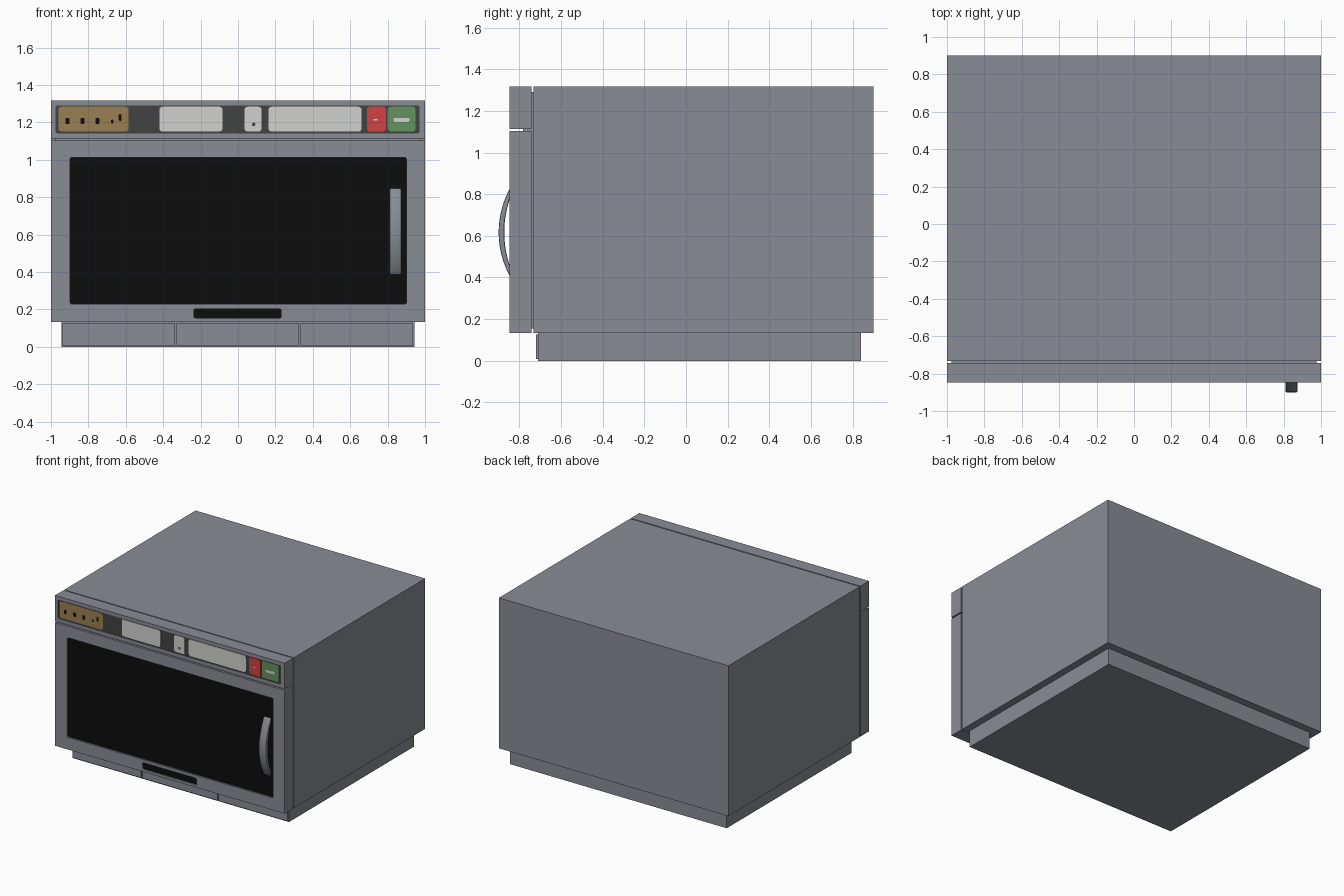
import bpy, bmesh, math

if "Cube" in bpy.data.objects:
    bpy.data.objects.remove(bpy.data.objects["Cube"])


def material(name, r, g, b):
    m = bpy.data.materials.new(name)
    m.diffuse_color = (r, g, b, 1)
    m.use_nodes = True
    m.node_tree.nodes["Principled BSDF"].inputs["Base Color"].default_value = m.diffuse_color
    return m


STEEL = material("steel grey", 0.25, 0.262, 0.30)
BLACK = material("black glass", 0.004, 0.004, 0.004)
DARK = material("dark panel grey", 0.055, 0.055, 0.055)
LIGHT = material("light display grey", 0.64, 0.64, 0.63)
BROWN = material("bronze brown", 0.33, 0.215, 0.085)
RED = material("button red", 0.64, 0.055, 0.055)
GREEN = material("button green", 0.125, 0.29, 0.12)


def finish(name, bm, mat):
    bmesh.ops.recalc_face_normals(bm, faces=bm.faces)
    me = bpy.data.meshes.new(name)
    bm.to_mesh(me)
    bm.free()
    me.materials.append(mat)
    ob = bpy.data.objects.new(name, me)
    bpy.context.collection.objects.link(ob)
    return ob


def extrude_outline(name, pts, offset, mat):
    bm = bmesh.new()
    face = bm.faces.new([bm.verts.new(p) for p in pts])
    ext = bmesh.ops.extrude_face_region(bm, geom=[face])["geom"]
    verts = [v for v in ext if isinstance(v, bmesh.types.BMVert)]
    bmesh.ops.translate(bm, verts=verts, vec=offset)
    return finish(name, bm, mat)


def slab(name, x, z, y, mat, r=0.0):
    """Rectangle in xz (corner radius r), extruded from y[0] to y[1]."""
    pts = []
    corners = [(x[1], z[1], 0, -1, -1), (x[0], z[1], 90, 1, -1),
               (x[0], z[0], 180, 1, 1), (x[1], z[0], 270, -1, 1)]
    for cx, cz, start, sx, sz in corners:
        for k in range(5 if r else 1):
            a = math.radians(start + k * 22.5)
            pts.append((cx + sx * r + r * math.cos(a), y[0],
                        cz + sz * r + r * math.sin(a)))
    return extrude_outline(name, pts, (0, y[1] - y[0], 0), mat)


def recess(ob, x, z, y, r):
    cutter = slab("recess_cutter", x, z, y, STEEL, r)
    cutter.hide_render = True
    mod = ob.modifiers.new("recess", "BOOLEAN")
    mod.operation = "DIFFERENCE"
    mod.solver = "EXACT"
    mod.object = cutter
    bpy.context.view_layer.objects.active = ob
    bpy.ops.object.modifier_apply(modifier=mod.name)
    bpy.data.objects.remove(cutter)


FRONT = -0.848
TOP = 1.317

# Cabinet, plinth and the inner core visible in the seams
slab("cabinet", (-1, 1), (0.133, TOP), (-0.733, 0.9), STEEL)
slab("inner_core", (-0.975, 0.975), (0.155, 1.29), (-0.784, -0.72), STEEL)
slab("base", (-0.943, 0.943), (0, 0.14), (-0.712, 0.84), STEEL)
for i, x in enumerate([(-0.938, -0.338), (-0.328, 0.325), (0.335, 0.935)]):
    slab(f"base_filter_{i + 1}", x, (0.008, 0.126), (-0.721, -0.705), STEEL)

# Door with recessed window and vent slot
door = slab("door", (-1, 1), (0.133, 1.103), (FRONT, -0.742), STEEL)
WIN_X, WIN_Z = (-0.897, 0.9), (0.228, 1.013)
SLOT_X, SLOT_Z = (-0.238, 0.233), (0.153, 0.205)
recess(door, WIN_X, WIN_Z, (-0.9, -0.833), 0.01)
recess(door, SLOT_X, SLOT_Z, (-0.9, -0.838), 0.01)
slab("door_window", WIN_X, WIN_Z, (-0.835, -0.828), BLACK, 0.01)
slab("door_slot", SLOT_X, SLOT_Z, (-0.84, -0.833), BLACK, 0.01)

# Control panel housing and dark fascia
panel = slab("control_housing", (-1, 1), (1.113, TOP), (FRONT, -0.742), STEEL)
PAN_X, PAN_Z = (-0.975, 0.97), (1.142, 1.291)
recess(panel, PAN_X, PAN_Z, (-0.9, -0.841), 0.01)
slab("control_fascia", PAN_X, PAN_Z, (-0.842, -0.836), DARK, 0.01)

# Coloured labels, displays and buttons
for name, x0, x1, mat in [("menu_label", -0.96, -0.585, BROWN),
                          ("display", -0.42, -0.083, LIGHT),
                          ("small_button", 0.035, 0.126, LIGHT),
                          ("keypad", 0.163, 0.66, LIGHT),
                          ("stop_button", 0.69, 0.79, RED),
                          ("start_button", 0.80, 0.95, GREEN)]:
    slab(name, (x0, x1), (1.152, 1.284), (-0.8455, -0.839), mat, 0.016)

# Tiny plain marks on the labels
for i, (x, z, w, h, mat) in enumerate([
        (-0.912, 1.208, 0.022, 0.034, BLACK), (-0.832, 1.208, 0.022, 0.034, BLACK),
        (-0.752, 1.208, 0.022, 0.034, BLACK), (-0.672, 1.205, 0.012, 0.020, BLACK),
        (-0.630, 1.226, 0.016, 0.036, BLACK), (0.084, 1.190, 0.018, 0.018, DARK),
        (0.735, 1.215, 0.022, 0.008, LIGHT), (0.874, 1.214, 0.085, 0.022, LIGHT)]):
    slab(f"label_mark_{i + 1}", (x - w / 2, x + w / 2), (z - h / 2, z + h / 2),
         (-0.847, -0.842), mat, min(w, h) * 0.4)

# Arched door handle: outer and inner arcs in the yz plane
HX, MID = (0.81, 0.874), 0.617


def arc(peak, base, half, n=20):
    sag = base - peak
    rad = (half * half + sag * sag) / (2 * sag)
    lim = math.asin(half / rad)
    return [(HX[0], peak + rad - rad * math.cos(t), MID + rad * math.sin(t))
            for t in (lim * (2 * k / n - 1) for k in range(n + 1))]


profile = arc(-0.90, -0.833, 0.233) + arc(-0.873, -0.833, 0.195)[::-1]
handle = extrude_outline("door_handle", profile, (HX[1] - HX[0], 0, 0), STEEL)
bev = handle.modifiers.new("soft_edges", "BEVEL")
bev.width = 0.006
bev.segments = 2
bev.limit_method = "ANGLE"
bev.angle_limit = math.radians(50)
bpy.context.view_layer.objects.active = handle
handle.select_set(True)
bpy.ops.object.modifier_apply(modifier=bev.name)
bpy.ops.object.shade_smooth_by_angle(angle=math.radians(40))
